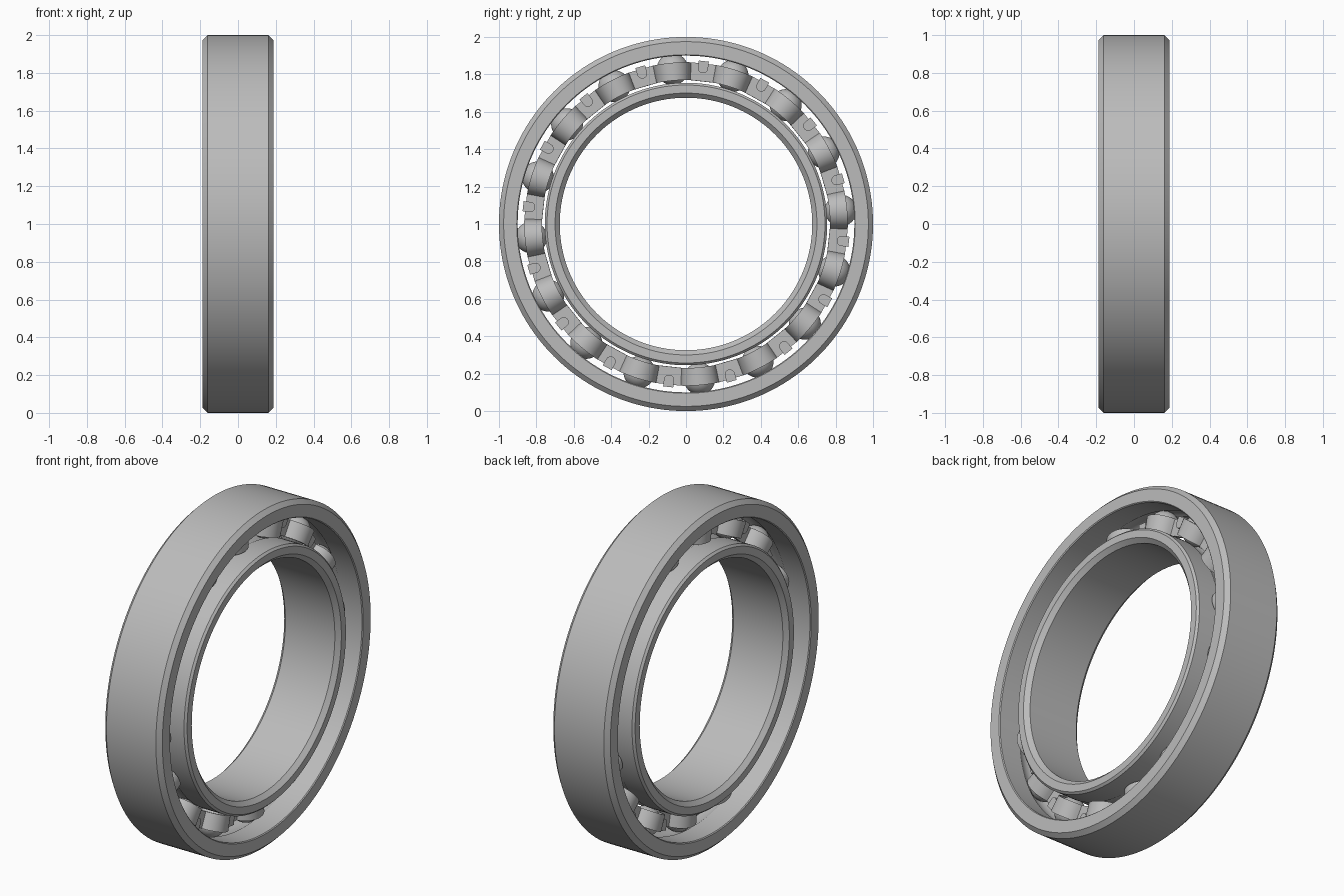
import bpy
import bmesh
from math import sin, cos, asin, pi, tau, radians
from mathutils import Matrix, Vector

if "Cube" in bpy.data.objects:
    bpy.data.objects.remove(bpy.data.objects["Cube"])

STEEL = (0.5, 0.5, 0.5, 1)
HALF_WIDTH = 0.187
CHAMFER = 0.025
PITCH, BALL_R = 0.83, 0.085
COUNT, PHASE = 16, radians(5)
STEP = tau / COUNT
CENTRE = Vector((0, 0, 1))

steel = bpy.data.materials.new("grey steel")
steel.use_nodes = True
steel.diffuse_color = STEEL
steel.node_tree.nodes["Principled BSDF"].inputs["Base Color"].default_value = STEEL


def finish(bm, name):
    """Turn a bmesh into a smooth-shaded steel object."""
    bmesh.ops.recalc_face_normals(bm, faces=bm.faces)
    mesh = bpy.data.meshes.new(name)
    bm.to_mesh(mesh)
    bm.free()
    mesh.materials.append(steel)
    obj = bpy.data.objects.new(name, mesh)
    obj.location = CENTRE
    bpy.context.collection.objects.link(obj)
    bpy.ops.object.select_all(action="DESELECT")
    bpy.context.view_layer.objects.active = obj
    obj.select_set(True)
    bpy.ops.object.shade_smooth_by_angle(angle=radians(25))
    return obj


def sweep(name, sections):
    """Join closed (x, radius) sections, given with their angles, around the x axis."""
    bm = bmesh.new()
    loops = [[bm.verts.new((x, r * cos(a), r * sin(a))) for x, r in pts]
             for a, pts in sections]
    for i, loop in enumerate(loops):
        after = loops[(i + 1) % len(loops)]
        for j in range(len(loop)):
            k = (j + 1) % len(loop)
            bm.faces.new((loop[j], loop[k], after[k], after[j]))
    return finish(bm, name)


def groove(shoulder, side):
    """Raceway arc from +x to -x; side is 1 for the outer ring, -1 for the inner."""
    radius = BALL_R + 0.001
    start = asin(abs(shoulder - PITCH) / radius)
    angles = [start + (pi - 2 * start) * i / 12 for i in range(13)]
    return [(radius * cos(a), PITCH + side * radius * sin(a)) for a in angles]


def race(name, rim, shoulder, side, edge):
    """A ring with a chamfered rim and a raceway cut in its shoulder."""
    w = HALF_WIDTH
    right = [(w - CHAMFER, rim), (w, rim - side * CHAMFER),
             (w, shoulder + side * edge), (w - edge, shoulder)]
    left = [(-x, r) for x, r in reversed(right)]
    profile = right + groove(shoulder, side) + left
    return sweep(name, [(tau * i / 160, profile) for i in range(160)])


# Rings
race("outer_ring", 1.0, 0.90, 1, 0.005)
race("inner_ring", 0.675, 0.755, -1, 0.012)

# Balls
bm = bmesh.new()
for i in range(COUNT):
    turn = Matrix.Rotation(PHASE + i * STEP, 4, "X")
    bmesh.ops.create_uvsphere(bm, u_segments=32, v_segments=20, radius=BALL_R,
                              matrix=turn @ Matrix.Translation((0, PITCH, 0)))
finish(bm, "balls")

# Cage halves: a pressed strip that bulges round every ball
CAGE_IN, CAGE_OUT, SHEET = 0.77, 0.865, 0.011
CAGE_MID = (CAGE_IN + CAGE_OUT) / 2
POCKET = BALL_R + 0.001
for name, side in (("left_cage_half", 1), ("right_cage_half", -1)):
    stations = []
    for i in range(COUNT):
        base = PHASE + i * STEP
        for j in range(21):
            a = pi - pi * j / 20
            low = (base + POCKET * cos(a) / CAGE_MID, POCKET * sin(a))
            high = (base + (POCKET + SHEET) * cos(a) / CAGE_MID,
                    max((POCKET + SHEET) * sin(a), SHEET))
            stations.append((low, high))
    bm = bmesh.new()
    loops = []
    for low, high in stations:
        loops.append([bm.verts.new((side * x, r * cos(a), r * sin(a)))
                      for (a, x), r in ((low, CAGE_IN), (low, CAGE_OUT),
                                        (high, CAGE_OUT), (high, CAGE_IN))])
    for i, loop in enumerate(loops):
        after = loops[(i + 1) % len(loops)]
        for j in range(4):
            k = (j + 1) % 4
            bm.faces.new((loop[j], loop[k], after[k], after[j]))
    finish(bm, name)

# Folded tabs that clip the cage halves together between the balls
TAB_HALF, TAB_TOP, TAB_MID, TAB_X = 0.027, 0.876, 0.838, 0.021
outline = [(TAB_HALF, TAB_TOP), (-TAB_HALF, TAB_TOP)]
outline += [(-TAB_HALF * cos(pi * i / 10), TAB_MID - TAB_HALF * sin(pi * i / 10))
            for i in range(11)]
bm = bmesh.new()
for i in range(COUNT):
    turn = Matrix.Rotation(PHASE + (i + 0.5) * STEP, 4, "X")
    face = bm.faces.new([bm.verts.new(turn @ Vector((-TAB_X, r, s))) for s, r in outline])
    grown = bmesh.ops.extrude_face_region(bm, geom=[face], use_keep_orig=True)
    moved = [g for g in grown["geom"] if isinstance(g, bmesh.types.BMVert)]
    bmesh.ops.translate(bm, verts=moved, vec=(2 * TAB_X, 0, 0))
finish(bm, "cage_tabs")
